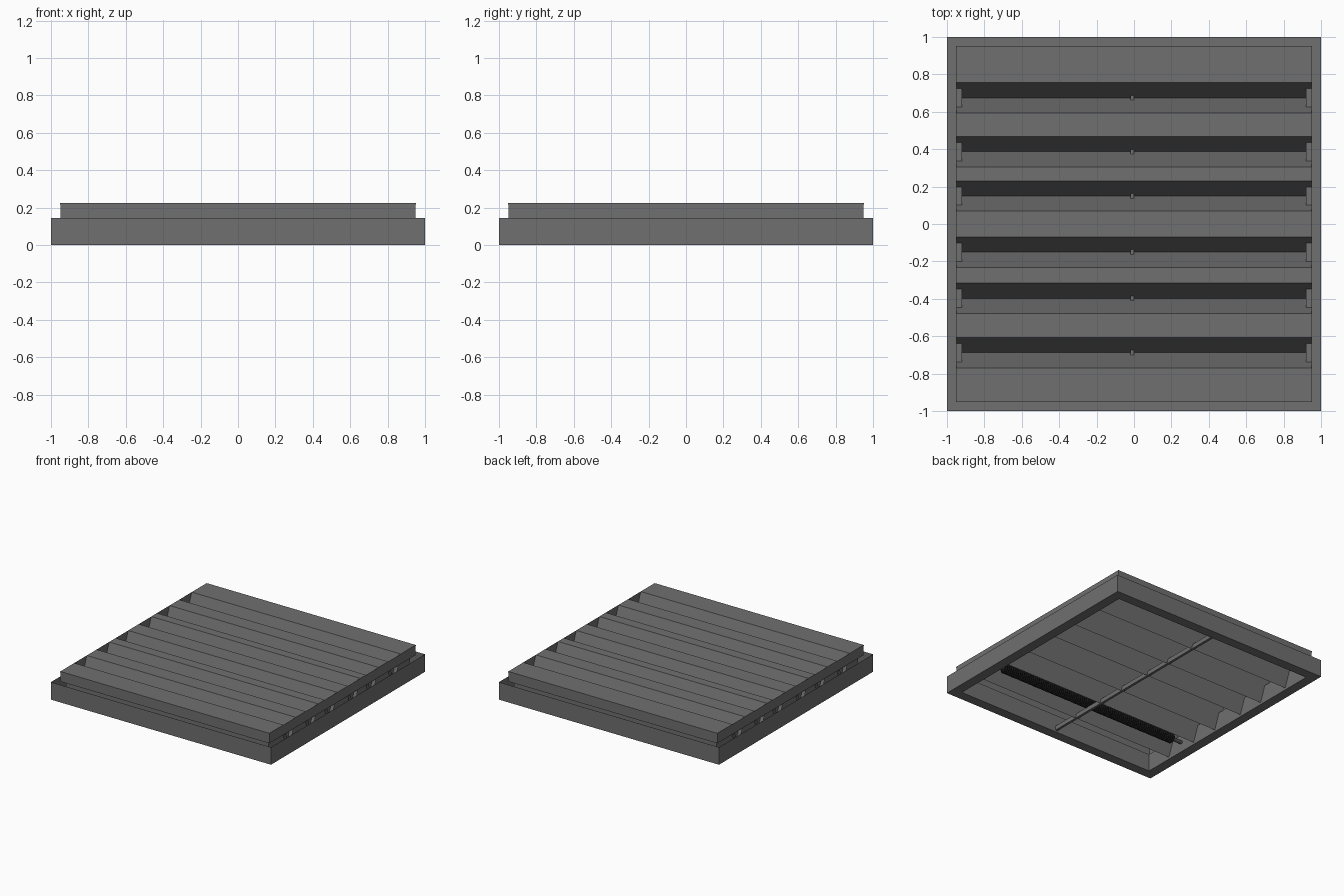
import bpy, bmesh, math

cube = bpy.data.objects.get("Cube")
if cube:
    bpy.data.objects.remove(cube, do_unlink=True)


def material(name, value):
    mat = bpy.data.materials.new(name)
    mat.use_nodes = True
    colour = (value, value, value, 1)
    mat.diffuse_color = colour
    mat.node_tree.nodes["Principled BSDF"].inputs["Base Color"].default_value = colour
    return mat


grey = material("grey_metal", 0.16)
black = material("black_coil", 0.006)


def add_object(name, bm, mat=grey, thickness=0):
    bmesh.ops.recalc_face_normals(bm, faces=bm.faces)
    mesh = bpy.data.meshes.new(name)
    bm.to_mesh(mesh)
    bm.free()
    mesh.materials.append(mat)
    obj = bpy.data.objects.new(name, mesh)
    bpy.context.collection.objects.link(obj)
    if thickness:
        solid = obj.modifiers.new("thickness", "SOLIDIFY")
        solid.thickness = thickness
        solid.offset = 0
    return obj


def box(name, *spans):
    bm = bmesh.new()
    bmesh.ops.create_cube(bm, size=1)
    for v in bm.verts:
        for axis, (low, high) in enumerate(spans):
            v.co[axis] = low if v.co[axis] < 0 else high
    return add_object(name, bm)


def turned_rod(name, y, z, stations, sides, mat=grey):
    """Rod along x through a list of (x, radius) stations."""
    bm = bmesh.new()
    rings = [[bm.verts.new((x, y + r * math.cos(math.tau * k / sides),
                            z + r * math.sin(math.tau * k / sides)))
              for k in range(sides)] for x, r in stations]
    for a, b in zip(rings, rings[1:]):
        for k in range(sides):
            n = (k + 1) % sides
            bm.faces.new((a[k], a[n], b[n], b[k]))
    bm.faces.new(rings[0])
    bm.faces.new(rings[-1])
    return add_object(name, bm, mat)


TOP, LEDGE, TIP = 0.225, 0.143, 0.016
WALL, LIP = 0.95, 0.92
GROOVES = (-0.687, -0.397, -0.15, 0.15, 0.387, 0.675)

# Folded sheet frame: outer wall, bottom flange, inner wall, step and upper wall
section = [(1, LEDGE), (1, 0), (LIP, 0), (LIP, LEDGE), (WALL, LEDGE), (WALL, TOP)]
bm = bmesh.new()
corners = [[bm.verts.new((x * r, y * r, z)) for r, z in section]
           for x, y in ((-1, -1), (1, -1), (1, 1), (-1, 1))]
for i in range(4):
    a, b = corners[i], corners[(i + 1) % 4]
    for k in range(len(section) - 1):
        bm.faces.new((a[k], b[k], b[k + 1], a[k + 1]))
add_object("channel_frame", bm, thickness=0.001)

# Folded louver sheet: flat ridges with deep V grooves
profile = [(-WALL, TOP)]
for y in GROOVES:
    profile += [(y - 0.082, TOP), (y, TIP), (y + 0.081, TOP)]
profile.append((WALL, TOP))
bm = bmesh.new()
rows = [[bm.verts.new((x, y, z)) for x in (-WALL, WALL)] for y, z in profile]
for a, b in zip(rows, rows[1:]):
    bm.faces.new((a[0], a[1], b[1], b[0]))
add_object("louver_sheet", bm, thickness=0.001)

# Control bar running across all the grooves
box("control_bar", (-0.02, 0.0), (-0.953, 0.93), (0.014, 0.049))

# Shaft centred under the wide front ridge, wrapped in a fine coil
SHAFT = ((GROOVES[0] + GROOVES[1]) / 2, 0.08)
turned_rod("coil_shaft", *SHAFT, [(-LIP, 0.015), (LIP, 0.015)], 8)
REACH, TURNS = 0.83, 90
step = REACH / TURNS
coil = [(-REACH + i * step, 0.042 if i % 2 else 0.032) for i in range(2 * TURNS + 1)]
turned_rod("shaft_coil", *SHAFT, coil, 12, black)
